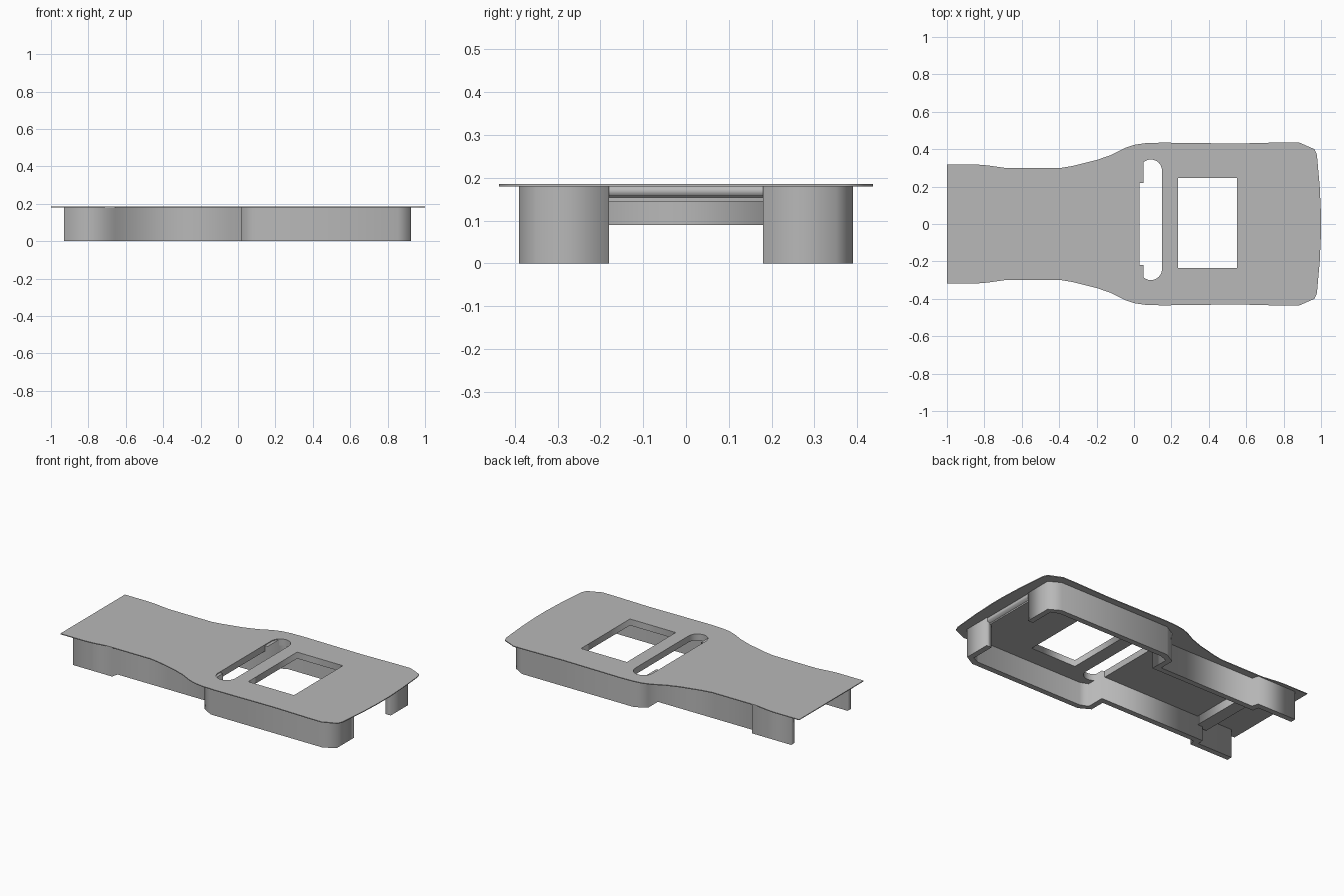
import bpy
import math

cube = bpy.data.objects.get("Cube")
if cube:
    bpy.data.objects.remove(cube, do_unlink=True)

grey = bpy.data.materials.new("plain grey")
grey.use_nodes = True
grey.diffuse_color = (0.48, 0.48, 0.48, 1)
grey.node_tree.nodes["Principled BSDF"].inputs["Base Color"].default_value = (0.48, 0.48, 0.48, 1)


def prism(name, loops, low, high):
    """Flat outline with optional holes, extruded from low to high."""
    curve = bpy.data.curves.new(name, "CURVE")
    curve.dimensions = "2D"
    curve.fill_mode = "BOTH"
    curve.extrude = (high - low) / 2
    for loop in loops:
        spline = curve.splines.new("POLY")
        spline.points.add(len(loop) - 1)
        for point, (x, y) in zip(spline.points, loop):
            point.co = (x, y, 0, 1)
        spline.use_cyclic_u = True
    obj = bpy.data.objects.new(name, curve)
    bpy.context.collection.objects.link(obj)
    obj.location.z = (low + high) / 2
    bpy.ops.object.select_all(action="DESELECT")
    obj.select_set(True)
    bpy.context.view_layer.objects.active = obj
    bpy.ops.object.convert(target="MESH")
    obj = bpy.context.object
    obj.data.materials.clear()
    obj.data.materials.append(grey)
    return obj


def flip(points):
    return [(x, -y) for x, y in reversed(points)]


def rectangle(x0, x1, y0, y1):
    return [(x0, y0), (x1, y0), (x1, y1), (x0, y1)]


def rounded_slot(x, radius, y0, y1, steps=12):
    top = [(x + radius * math.cos(math.pi * i / steps),
            y1 - radius + radius * math.sin(math.pi * i / steps)) for i in range(steps + 1)]
    bottom = [(x - radius * math.cos(math.pi * i / steps),
               y0 + radius - radius * math.sin(math.pi * i / steps)) for i in range(steps + 1)]
    return top + bottom


# Openings shared by the cover and the deck
window = rectangle(0.235, 0.55, -0.235, 0.245)
slot = rounded_slot(0.09, 0.06, -0.30, 0.345)

# Thin overhanging cover
side = [(-1, 0.317), (-0.83, 0.317), (-0.78, 0.313), (-0.69, 0.30), (-0.39, 0.30),
        (-0.33, 0.31), (-0.2, 0.342), (-0.12, 0.37), (-0.05, 0.406), (0, 0.423),
        (0.06, 0.432), (0.15, 0.435), (0.55, 0.43), (0.78, 0.436), (0.88, 0.437),
        (0.965, 0.4), (0.978, 0.37), (0.993, 0.2), (1, 0.05)]
prism("top_cover", [side + flip(side), window, slot], 0.18, 0.185)

# Thick deck between the walls
deck = [(-0.75, 0.27), (-0.68, 0.27), (-0.68, 0.24), (0.03, 0.24),
        (0.03, 0.34), (0.09, 0.37), (0.85, 0.37), (0.9, 0.34)]
prism("inner_deck", [deck + flip(deck), window, slot], 0.145, 0.18)

# Stepped side walls wrapping around the wide end
outer = [(0.925, 0.18), (0.925, 0.35), (0.855, 0.39), (0.085, 0.39), (0.015, 0.35),
         (0.015, 0.255), (-0.65, 0.255), (-0.66, 0.295), (-0.93, 0.295)]
inner = [(-0.93, 0.26), (-0.69, 0.26), (-0.685, 0.22), (0.05, 0.22), (0.05, 0.335),
         (0.1, 0.355), (0.84, 0.355), (0.89, 0.335), (0.89, 0.18)]
wall = outer + inner
prism("left_wall", [wall], 0, 0.18)
prism("right_wall", [flip(wall)], 0, 0.18)

# Cross bar under the narrow end
prism("cross_bar", [rectangle(-0.73, -0.65, -0.24, 0.24)], 0.09, 0.15)

# Sloped lintel above the end opening
lintel = prism("end_lintel", [[(0.86, 0.145), (0.92, 0.158), (0.92, 0.18), (0.86, 0.18)]], -0.18, 0.18)
lintel.rotation_euler.x = math.pi / 2
